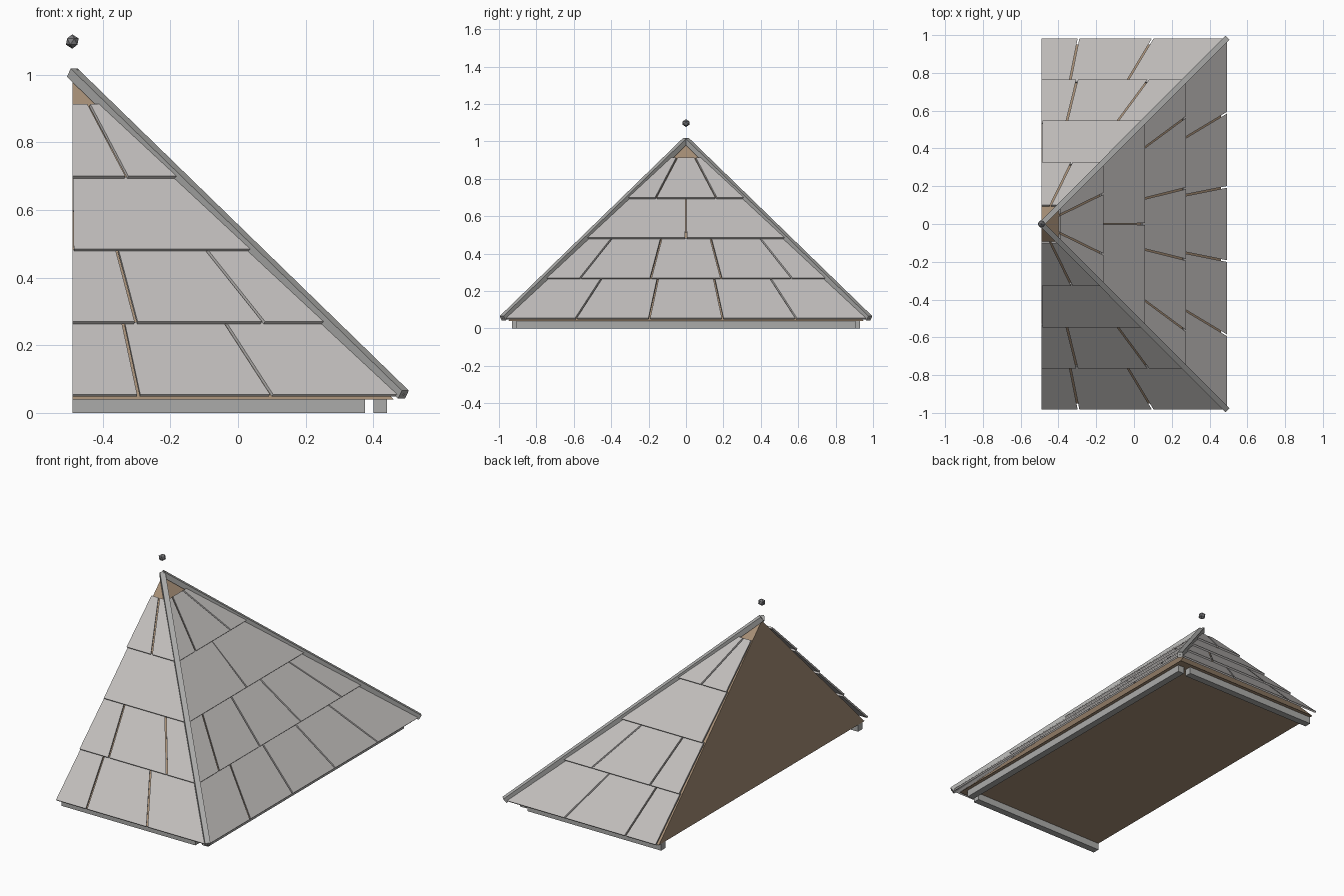
import bpy, bmesh
from mathutils import Vector, Matrix

if "Cube" in bpy.data.objects:
    bpy.data.objects.remove(bpy.data.objects["Cube"])

BACK = -0.49  # flat rear plane of the half pyramid


def material(name, rgb):
    m = bpy.data.materials.new(name)
    m.use_nodes = True
    color = (*rgb, 1)
    m.diffuse_color = color
    bsdf = m.node_tree.nodes["Principled BSDF"]
    bsdf.inputs["Base Color"].default_value = color
    bsdf.inputs["Roughness"].default_value = 0.9
    return m


tile_grey = material("light_tile_grey", (0.53, 0.51, 0.50))
trim_grey = material("trim_grey", (0.41, 0.41, 0.40))
wood = material("brown_wood", (0.38, 0.27, 0.18))
metal = material("dark_grey", (0.2, 0.2, 0.21))


def finish(bm, name, mat):
    bmesh.ops.recalc_face_normals(bm, faces=bm.faces)
    mesh = bpy.data.meshes.new(name)
    bm.to_mesh(mesh)
    bm.free()
    mesh.materials.append(mat)
    ob = bpy.data.objects.new(name, mesh)
    bpy.context.scene.collection.objects.link(ob)
    return ob


def prism(bm, bottom, top):
    """Solid between two matching loops of points."""
    a = [bm.verts.new(p) for p in bottom]
    b = [bm.verts.new(p) for p in top]
    bm.faces.new(a)
    bm.faces.new(b)
    for i in range(len(a)):
        j = (i + 1) % len(a)
        bm.faces.new((a[i], a[j], b[j], b[i]))


def box(name, lo, hi, mat):
    bm = bmesh.new()
    ring = [(lo[0], lo[1]), (hi[0], lo[1]), (hi[0], hi[1]), (lo[0], hi[1])]
    prism(bm, [(x, y, lo[2]) for x, y in ring], [(x, y, hi[2]) for x, y in ring])
    return finish(bm, name, mat)


# Wooden core: half of a square pyramid
bm = bmesh.new()
base = [bm.verts.new((x, y, 0.04)) for x, y in
        ((BACK, -0.95), (0.46, -0.95), (0.46, 0.95), (BACK, 0.95))]
peak = bm.verts.new((BACK, 0, 0.99))
bm.faces.new(base)
for i in range(4):
    bm.faces.new((base[i], base[(i + 1) % 4], peak))
finish(bm, "roof_core", wood)

# Tile rows: joints as fractions of the half width, bottom row first
ROWS = [(-1, -0.6, -0.2, 0.2, 0.6, 1),
        (-1, -0.74, -0.247, 0.247, 0.74, 1),
        (-1, 0, 1),
        (-1, -0.49, 0.49, 1)]
THICK = 0.007  # tile thickness along each axis of the slope normal


def tile_face(name, out, along, half):
    out, along, up = Vector(out), Vector(along), Vector((0, 0, 1))
    bm = bmesh.new()
    for k, joints in enumerate(ROWS):
        low = (0.982 - 0.2175 * k, 0.055 + 0.215 * k)
        high = (low[0] - 0.2295, low[1] + 0.213)
        top_gap = 0.0015 if len(joints) == 3 else 0.0045
        for f0, f1 in zip(joints, joints[1:]):
            if half and f1 <= 0:
                continue
            if half:
                f0 = max(f0, 0)
            loops = []
            for depth in (0, THICK):
                loop = []
                for (r, z), gap, ends in ((low, 0.0045, (0, 1)), (high, top_gap, (1, 0))):
                    r, z = r - depth, z - depth
                    for e in ends:
                        f = (f0, f1)[e]
                        cut = f in (-1, 1) or (half and f == 0 and 0 not in joints)
                        u = f * r + (0 if cut else gap * (1 - 2 * e))
                        loop.append(Vector((BACK, 0, 0)) + out * r + along * u + up * z)
                loops.append(loop)
            prism(bm, *loops)
    finish(bm, name, tile_grey)


tile_face("side_tiles", (1, 0, 0), (0, 1, 0), False)
tile_face("front_tiles", (0, -1, 0), (1, 0, 0), True)
tile_face("rear_tiles", (0, 1, 0), (1, 0, 0), True)

# Square hip bars from the peak to the two outer corners
for name, s in (("front_hip_bar", -1), ("rear_hip_bar", 1)):
    start, end = Vector((BACK, 0, 1.006)), Vector((0.489, s * 0.98, 0.054))
    d = (end - start).normalized()
    w = d.cross(Vector((0, 0, 1))).normalized()
    n = w.cross(d)
    ring = [(w * a + n * b) * 0.0145 for a, b in ((-1, -1), (1, -1), (1, 1), (-1, 1))]
    bm = bmesh.new()
    prism(bm, [start + p for p in ring], [end + p for p in ring])
    finish(bm, name, trim_grey)

# Beams under the eaves
box("side_beam", (0.40, -0.905, 0), (0.44, 0.905, 0.04), trim_grey)
for name, s in (("front_beam", -1), ("rear_beam", 1)):
    y0, y1 = sorted((s * 0.89, s * 0.93))
    box(name, (BACK, y0, 0), (0.375, y1, 0.04), trim_grey)

# Small faceted finial floating over the peak
bm = bmesh.new()
bmesh.ops.create_icosphere(bm, subdivisions=1, radius=0.021,
                           matrix=Matrix.Translation((BACK, 0, 1.098)))
finish(bm, "finial", metal)
